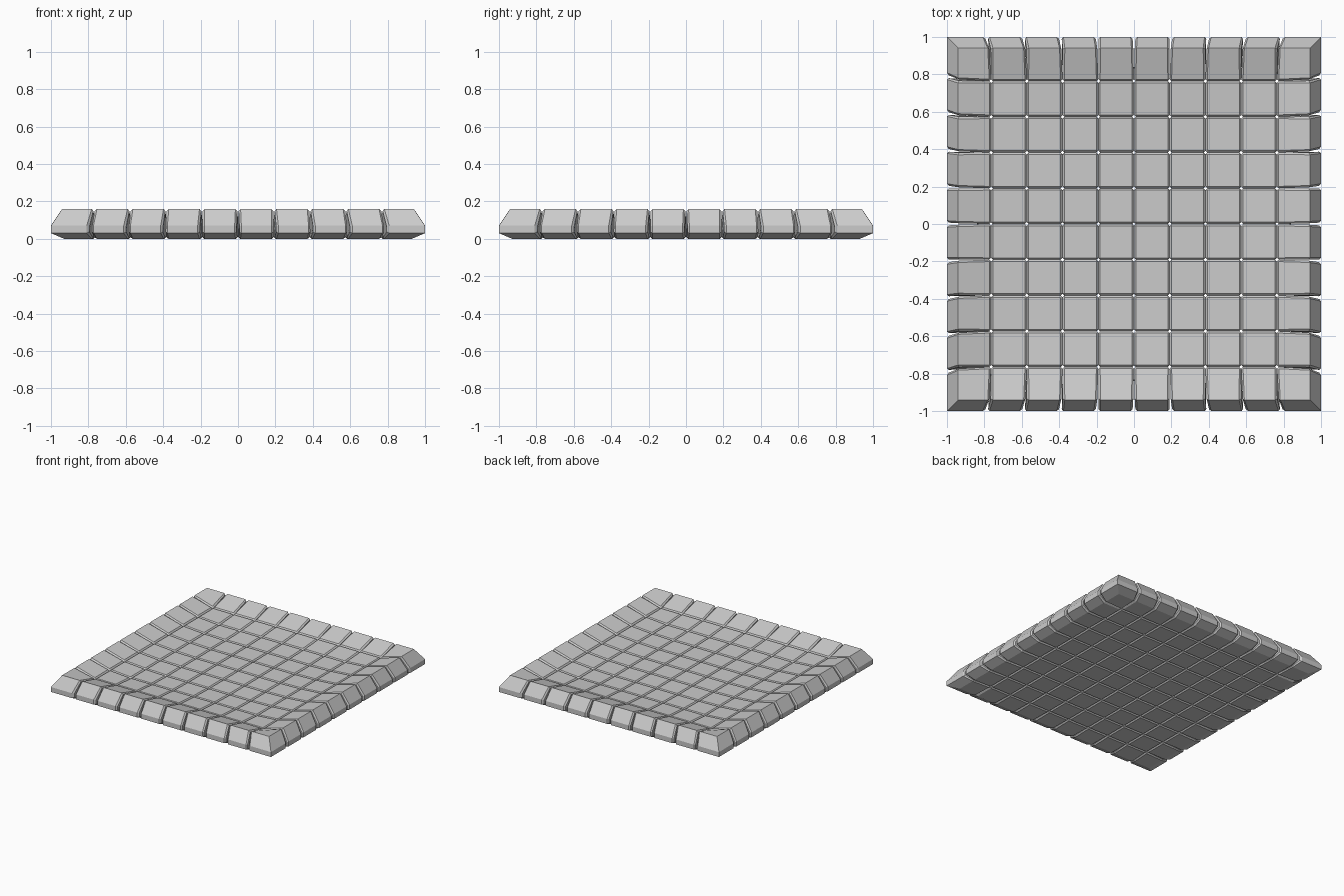
import bpy, bmesh
from mathutils import Vector

if "Cube" in bpy.data.objects:
    bpy.data.objects.remove(bpy.data.objects["Cube"])

N = 5              # tiles on each side of the centre
STEP = 0.191       # seam spacing
CHAMFER = 0.010
# rim profile from underside to crest: (outer reach, height, flare of seams)
RIM = [(0.93, 0.0, 1.005), (1.0, 0.03, 1.035), (1.0, 0.07, 1.035), (0.94, 0.16, 1.005)]


def top_height(i, j):
    """Shallow dish: the floor lifts gently toward the rim."""
    return {4: 0.112, 3: 0.098}.get(max(abs(i), abs(j)), 0.093)


def column(i, j):
    """Points up the lattice line at seam crossing i, j."""
    if max(abs(i), abs(j)) < N:
        return [Vector((i * STEP, j * STEP, z)) for z in (0, top_height(i, j))]

    def place(k, reach, flare):
        return reach * k / N if abs(k) == N else k * STEP * flare
    return [Vector((place(i, r, f), place(j, r, f), z)) for r, z, f in RIM]


def add_tile(target, i, j):
    bm = bmesh.new()
    corners = [(i, j), (i + 1, j), (i + 1, j + 1), (i, j + 1)]
    cols = [[bm.verts.new(p) for p in column(*c)] for c in corners]
    bm.faces.new([c[0] for c in reversed(cols)])
    bm.faces.new([c[-1] for c in cols])
    seams = []
    for k in range(4):
        a, b = cols[k], cols[(k + 1) % 4]
        (ai, aj), (bi, bj) = corners[k], corners[(k + 1) % 4]
        if (ai == bi and abs(ai) == N) or (aj == bj and abs(aj) == N):
            for n in range(3):                    # outer wall bands
                bm.faces.new([a[n], b[n], b[n + 1], a[n + 1]])
        else:
            seams.append(bm.faces.new([a[0]] + b + a[:0:-1]))
    # chamfer around every seam so the joints read as grooves
    edges = list({e for f in seams for e in f.edges})
    bmesh.ops.bevel(bm, geom=edges, offset=CHAMFER, segments=1,
                    affect='EDGES', clamp_overlap=True)
    # rim tiles narrow toward the outer wall, opening small wedge gaps
    centre = ((i + 0.5) * STEP, (j + 0.5) * STEP)
    for v in bm.verts:
        old = v.co.copy()
        for axis in (0, 1):
            depth = max(0, (abs(old[1 - axis]) - 0.88) / 0.12)
            if abs(old[axis]) < 0.85:
                side = 1 if old[axis] > centre[axis] else -1
                v.co[axis] -= 0.008 * depth * side
    bmesh.ops.recalc_face_normals(bm, faces=bm.faces[:])
    mesh = bpy.data.meshes.new("tile")
    bm.to_mesh(mesh)
    bm.free()
    target.from_mesh(mesh)
    bpy.data.meshes.remove(mesh)


def build(name, wanted):
    bm = bmesh.new()
    for i in range(-N, N):
        for j in range(-N, N):
            if wanted(i in (-N, N - 1) or j in (-N, N - 1)):
                add_tile(bm, i, j)
    mesh = bpy.data.meshes.new(name)
    bm.to_mesh(mesh)
    bm.free()
    bpy.context.collection.objects.link(bpy.data.objects.new(name, mesh))


# dished centre tiles and the raised border tiles
build("floor_tiles", lambda rim: not rim)
build("rim_tiles", lambda rim: rim)
